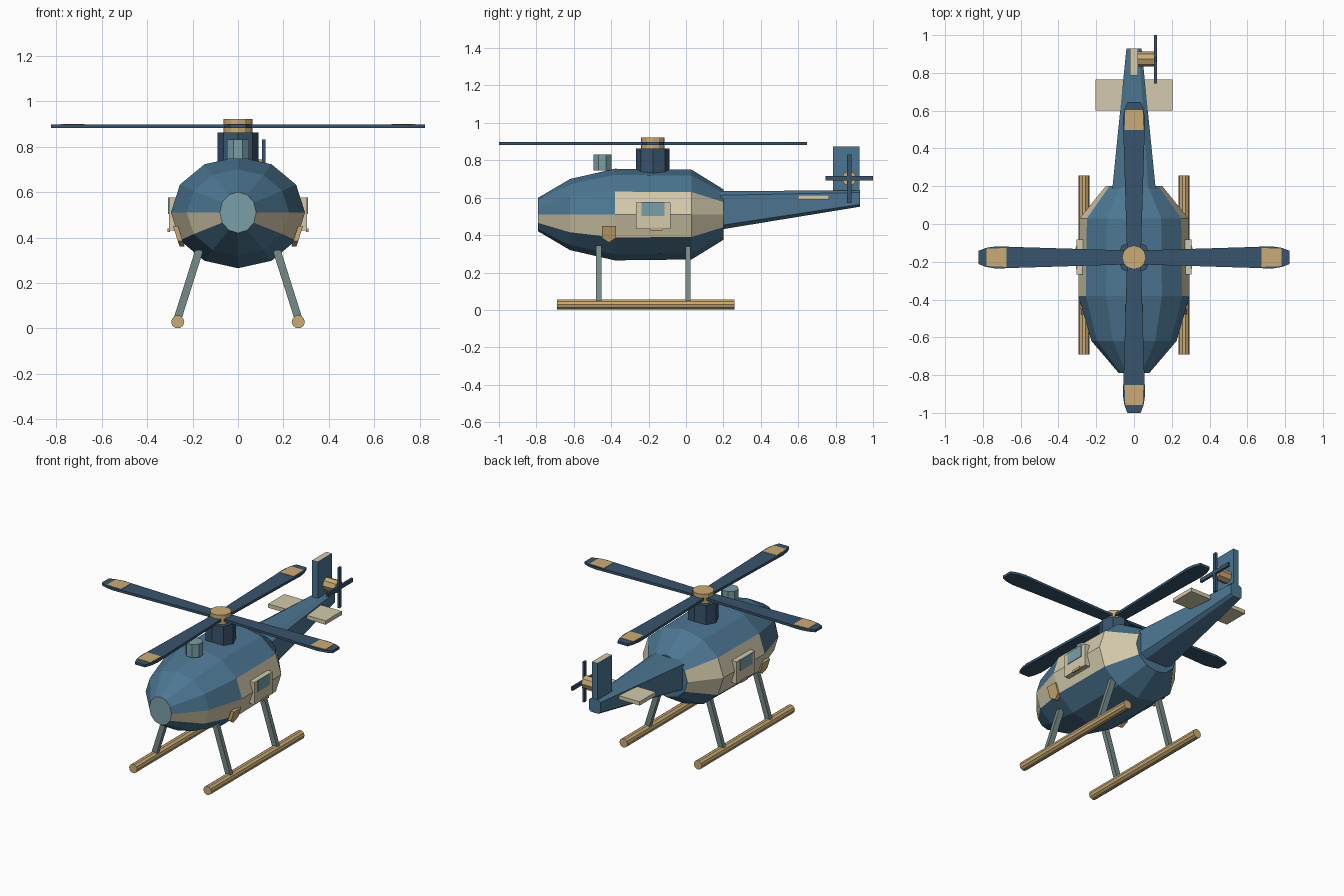
import bpy, bmesh, math
from mathutils import Vector, Matrix

if "Cube" in bpy.data.objects:
    bpy.data.objects.remove(bpy.data.objects["Cube"])


def material(name, rgb):
    m = bpy.data.materials.new(name)
    lin = [(c / 255 / 12.92 if c < 11 else ((c / 255 + 0.055) / 1.055) ** 2.4) for c in rgb]
    m.diffuse_color = (*lin, 1)
    m.use_nodes = True
    m.node_tree.nodes["Principled BSDF"].inputs["Base Color"].default_value = m.diffuse_color
    return m


BLUE = material("body blue", (76, 118, 146))
NAVY = material("rotor navy", (56, 83, 108))
CREAM = material("cream", (212, 202, 172))
TAN = material("tan", (202, 172, 118))
GLASS = material("glass teal", (122, 159, 167))
GREY = material("strut grey", (118, 139, 137))


def finish(name, bm, mats, rule=None):
    bmesh.ops.recalc_face_normals(bm, faces=bm.faces)
    if rule:
        for f in bm.faces:
            f.material_index = rule(f)
    me = bpy.data.meshes.new(name)
    bm.to_mesh(me)
    bm.free()
    for m in mats:
        me.materials.append(m)
    ob = bpy.data.objects.new(name, me)
    bpy.context.collection.objects.link(ob)
    return ob


def loft(name, rings, mats, rule=None):
    """Skin a closed tube through rings of equal point count."""
    bm = bmesh.new()
    vs = [[bm.verts.new(p) for p in r] for r in rings]
    n = len(vs[0])
    for a, b in zip(vs, vs[1:]):
        for i in range(n):
            bm.faces.new((a[i], a[(i + 1) % n], b[(i + 1) % n], b[i]))
    bm.faces.new(vs[0])
    bm.faces.new(vs[-1])
    return finish(name, bm, mats, rule)


def box(name, lo, hi, mats, rule=None):
    ring = lambda z: [(lo[0], lo[1], z), (hi[0], lo[1], z), (hi[0], hi[1], z), (lo[0], hi[1], z)]
    return loft(name, [ring(lo[2]), ring(hi[2])], mats, rule)


def rod(name, a, b, r, sides, mat, phase=0.0):
    a, b = Vector(a), Vector(b)
    q = (b - a).to_track_quat('Z', 'Y')
    circle = [q @ Vector((r * math.cos(phase + math.tau * i / sides),
                          r * math.sin(phase + math.tau * i / sides), 0)) for i in range(sides)]
    return loft(name, [[a + c for c in circle], [b + c for c in circle]], [mat])


# Fuselage: twelve-sided rings (y, half width, half height)
ZC = 0.51
stations = [(-0.79, 0.08, 0.09), (-0.62, 0.225, 0.19), (-0.38, 0.295, 0.245),
            (0.03, 0.288, 0.24), (0.2, 0.15, 0.135)]
rings = [[(w * math.cos(math.tau * i / 12), y, ZC + h * math.sin(math.tau * i / 12))
          for i in range(12)] for y, w, h in stations]


def body_rule(f):
    c = f.calc_center_median()
    if c.y < -0.78:
        return 2
    if c.y > 0.19:
        return 0
    # side bands: flattest-facing panels beside the centre line
    ang = math.degrees(math.asin(max(-1, min(1, f.normal.z))))
    side = abs(f.normal.x) > 0.3 and abs(c.z - ZC) < 0.08 and abs(ang) < 35
    return 1 if side and (c.z < ZC or c.y > -0.38) else 0


loft("fuselage", rings, [BLUE, CREAM, GLASS], body_rule)


# Tail boom: tapered box with chamfered edges
def boom_ring(y, w, lo, hi, cx, cz):
    return [(w, y, lo + cz), (w, y, hi - cz), (w - cx, y, hi), (cx - w, y, hi),
            (-w, y, hi - cz), (-w, y, lo + cz), (cx - w, y, lo), (w - cx, y, lo)]


loft("tail_boom", [boom_ring(0.185, 0.115, 0.43, 0.635, 0.04, 0.022),
                   boom_ring(0.93, 0.04, 0.552, 0.64, 0.014, 0.012)], [BLUE])

# Tail surfaces
box("tail_fin", (-0.02, 0.785, 0.61), (0.02, 0.928, 0.875), [BLUE, CREAM],
    lambda f: 1 if f.normal.z > 0.5 else 0)
box("stabilizer", (-0.205, 0.6, 0.59), (0.205, 0.765, 0.615), [CREAM])

# Tail rotor
rod("tail_rotor_hub", (0.015, 0.873, 0.703), (0.108, 0.873, 0.703), 0.04, 8, TAN)
box("tail_rotor_blade_long", (0.107, 0.745, 0.691), (0.121, 1.0, 0.715), [NAVY])
box("tail_rotor_blade_tall", (0.106, 0.861, 0.573), (0.12, 0.885, 0.832), [NAVY])

# Mast, hub and roof lamp
CY = -0.177
rod("mast", (0, CY, 0.72), (0, CY, 0.862), 0.09, 8, NAVY)
rod("rotor_hub", (0, CY, 0.855), (0, CY, 0.922), 0.063, 12, TAN)
rod("roof_lamp", (0, -0.447, 0.745), (0, -0.447, 0.83), 0.052, 8, GLASS, math.pi / 8)

# Main rotor: four blades with painted patches on the upper side
half = [(0.0, 0.036), (0.62, 0.055), (0.73, 0.059), (0.785, 0.05), (0.823, 0.035)]
outline = [(r, -w) for r, w in half] + [(r, w) for r, w in reversed(half)]
for k in range(4):
    spin = Matrix.Translation((0, CY, 0)) @ Matrix.Rotation(k * math.pi / 2, 4, 'Z')
    blade = [[spin @ Vector((x, y, z)) for x, y in outline] for z in (0.881, 0.897)]
    loft(f"rotor_blade_{k + 1}", blade, [NAVY])
    patch = [(0.675, -0.05), (0.78, -0.046), (0.78, 0.046), (0.675, 0.05)]
    loft(f"blade_patch_{k + 1}",
         [[spin @ Vector((x, y, z)) for x, y in patch] for z in (0.894, 0.899)], [TAN])

for s, side in ((1, "right"), (-1, "left")):
    # Landing gear
    rod(f"skid_{side}", (s * 0.265, -0.69, 0.029), (s * 0.265, 0.258, 0.029), 0.029, 10, TAN)
    for y, place in ((-0.466, "front"), (0.01, "rear")):
        strut = [[(s * (x + dx), y + dy, z) for dx, dy in
                  ((-0.018, -0.014), (0.018, -0.014), (0.018, 0.014), (-0.018, 0.014))]
                 for x, z in ((0.265, 0.045), (0.17, 0.345))]
        loft(f"strut_{place}_{side}", strut, [GREY])

    # Door with window and handle
    box(f"door_{side}", (min(s * 0.27, s * 0.304), -0.268, 0.432),
        (max(s * 0.27, s * 0.304), -0.082, 0.575), [CREAM])
    box(f"window_{side}", (min(s * 0.3, s * 0.308), -0.238, 0.503),
        (max(s * 0.3, s * 0.308), -0.115, 0.576), [GLASS])
    box(f"door_handle_{side}", (min(s * 0.3, s * 0.31), -0.19, 0.425),
        (max(s * 0.3, s * 0.31), -0.125, 0.44), [TAN])

    # Shield-shaped plate lying along the sloping lower side
    shield = [(-0.45, 0.45), (-0.375, 0.45), (-0.375, 0.385), (-0.412, 0.36), (-0.45, 0.385)]
    loft(f"side_shield_{side}",
         [[(s * (0.295 - 0.32 * (ZC - z) + d), y, z) for y, z in shield] for d in (-0.012, 0.01)],
         [TAN])
